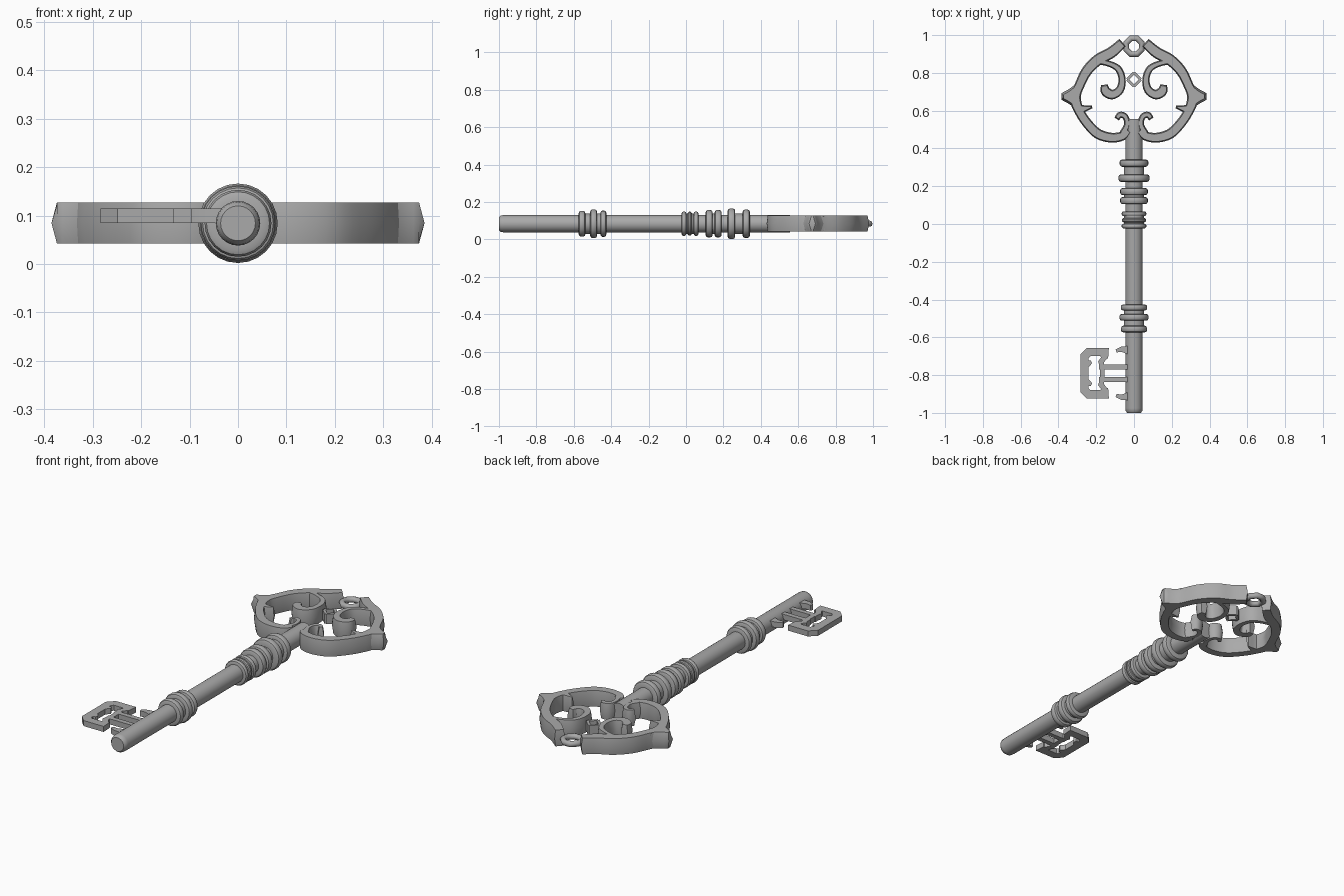
import bpy
import bmesh
import math
from mathutils import Vector

cube = bpy.data.objects.get("Cube")
if cube:
    bpy.data.objects.remove(cube)

AXIS_Z = 0.084
metal = bpy.data.materials.new("grey metal")
metal.use_nodes = True
GREY = (0.4, 0.4, 0.4, 1)
metal.diffuse_color = GREY
metal.node_tree.nodes["Principled BSDF"].inputs["Base Color"].default_value = GREY


def finish(name, bm, angle=35):
    bmesh.ops.recalc_face_normals(bm, faces=bm.faces)
    mesh = bpy.data.meshes.new(name)
    bm.to_mesh(mesh)
    bm.free()
    mesh.materials.append(metal)
    obj = bpy.data.objects.new(name, mesh)
    bpy.context.collection.objects.link(obj)
    bpy.ops.object.select_all(action='DESELECT')
    obj.select_set(True)
    bpy.context.view_layer.objects.active = obj
    bpy.ops.object.shade_smooth_by_angle(angle=math.radians(angle))
    return obj


def lathe(name, profile, sides=24):
    """Revolve (radius, y) points about the key's long axis."""
    bm = bmesh.new()
    loops = []
    for r, y in profile:
        turn = [2 * math.pi * k / sides for k in range(sides)]
        loops.append([bm.verts.new((r * math.cos(a), y, AXIS_Z + r * math.sin(a))) for a in turn])
    for a, b in zip(loops, loops[1:]):
        for k in range(sides):
            j = (k + 1) % sides
            bm.faces.new((a[k], a[j], b[j], b[k]))
    bm.faces.new(loops[0])
    bm.faces.new(loops[-1])
    return finish(name, bm)


def smooth_path(pts, steps=4):
    """Catmull-Rom through (x, y, half width) points."""
    p = [Vector(q) for q in pts]
    p = [2 * p[0] - p[1]] + p + [2 * p[-1] - p[-2]]
    out = []
    for a, b, c, d in zip(p, p[1:], p[2:], p[3:]):
        for s in range(steps):
            t = s / steps
            out.append(0.5 * (2 * b + (c - a) * t + (2 * a - 5 * b + 4 * c - d) * t * t
                              + (3 * b - a - 3 * c + d) * t ** 3))
    return out + [p[-2]]


def ribbon(name, pts, z0, z1, inset=0.0, smooth=True):
    """Flat bar following a path, with optionally ridged side walls."""
    path = smooth_path(pts) if smooth else [Vector(q) for q in pts]
    bm = bmesh.new()
    n = len(path)
    layers = [(z0, inset), (z1, inset)]
    if inset:
        layers.insert(1, ((z0 + z1) / 2, 0))
    rows = []
    for z, cut in layers:
        left, right = [], []
        for i, p in enumerate(path):
            c = p.to_2d()
            before = (c - path[i - 1].to_2d()).normalized() if i else None
            after = (path[i + 1].to_2d() - c).normalized() if i < n - 1 else None
            t = ((before or after) + (after or before)).normalized()
            miter = 1 / max(0.6, t.dot(before or after))
            side = Vector((-t.y, t.x)) * max(p.z - cut, 0.002) * miter
            c += t * cut * ((i == 0) - (i == n - 1))
            left.append(bm.verts.new((*(c + side), z)))
            right.append(bm.verts.new((*(c - side), z)))
        rows.append((left, right))
    for left, right in (rows[0], rows[-1]):
        for i in range(n - 1):
            bm.faces.new((left[i], left[i + 1], right[i + 1], right[i]))
    for low, high in zip(rows, rows[1:]):
        a = low[0] + low[1][::-1]
        b = high[0] + high[1][::-1]
        for i in range(2 * n):
            j = (i + 1) % (2 * n)
            bm.faces.new((a[i], a[j], b[j], b[i]))
    return finish(name, bm)


# Shaft with a softened tip
lathe("shaft", [(0.036, -1), (0.044, -0.99), (0.046, -0.975), (0.046, 0.555)])

# Sleeves under the groups of collars
for i, (y0, y1) in enumerate([(-0.57, -0.43), (-0.02, 0.065), (0.115, 0.185), (0.23, 0.335)]):
    lathe(f"sleeve_{i}", [(0.054, y0), (0.054, y1)])

# Rounded collars: position along the shaft, radius, half width
COLLARS = [(-0.556, 0.069, 0.018), (-0.494, 0.077, 0.018), (-0.442, 0.07, 0.016),
           (-0.011, 0.065, 0.013), (0.02, 0.064, 0.012), (0.054, 0.065, 0.013),
           (0.124, 0.073, 0.019), (0.172, 0.073, 0.019), (0.243, 0.082, 0.02),
           (0.322, 0.076, 0.019)]
for i, (y, r, h) in enumerate(COLLARS):
    lathe(f"collar_{i}", [(0.04, y - h), (r - 0.012, y - h), (r - 0.004, y - h * 0.8),
                          (r, y - h * 0.35), (r, y + h * 0.35), (r - 0.004, y + h * 0.8),
                          (r - 0.012, y + h), (0.04, y + h)])

# Bow: every piece is built for both sides
BOW = {
    "bow_rim": [(0.06, 0.96, 0.026), (0.12, 0.908, 0.03), (0.19, 0.87, 0.03),
                (0.25, 0.81, 0.028), (0.288, 0.735, 0.026), (0.312, 0.67, 0.03),
                (0.288, 0.595, 0.026), (0.245, 0.53, 0.026), (0.19, 0.477, 0.027),
                (0.12, 0.457, 0.026), (0.06, 0.467, 0.024), (0.03, 0.5, 0.02)],
    "upper_scroll": [(0.19, 0.862, 0.016), (0.13, 0.848, 0.016), (0.082, 0.82, 0.018),
                     (0.063, 0.765, 0.019), (0.075, 0.71, 0.022), (0.115, 0.685, 0.025),
                     (0.15, 0.703, 0.026), (0.157, 0.737, 0.018)],
    "lower_scroll": [(0.06, 0.475, 0.02), (0.037, 0.525, 0.016), (0.046, 0.568, 0.016),
                     (0.074, 0.578, 0.016), (0.092, 0.556, 0.014)],
    "rim_point": [(0.3, 0.675, 0.075), (0.34, 0.675, 0.042), (0.385, 0.675, 0.017)],
    "rim_spur": [(0.3, 0.607, 0.028), (0.262, 0.611, 0.018), (0.222, 0.62, 0.008)],
}
for side, sx in (("left", 1), ("right", -1)):
    for part, pts in BOW.items():
        ribbon(f"{side}_{part}", [(sx * x, y, w) for x, y, w in pts], 0.042, 0.127,
               0.013 if part == "rim_point" else 0.006)

# Hanging eyelet at the top of the bow
bm = bmesh.new()
loops = []
for i in range(8):
    a = math.pi / 4 * (i + 0.5)
    loop = []
    for j in range(8):
        b = math.pi / 4 * j
        r = 0.045 + 0.016 * math.cos(b)
        loop.append(bm.verts.new((r * math.cos(a), 0.941 + r * math.sin(a),
                                  AXIS_Z + 0.016 * math.sin(b))))
    loops.append(loop)
for i in range(8):
    a, b = loops[i], loops[(i + 1) % 8]
    for j in range(8):
        k = (j + 1) % 8
        bm.faces.new((a[j], b[j], b[k], a[k]))
finish("eyelet", bm, 50)

# Diamond frame joining the upper scrolls
for i in range(4):
    a, b = math.pi / 2 * i, math.pi / 2 * (i + 1)
    ends = [(0.036 * math.cos(t), 0.765 + 0.036 * math.sin(t), 0.007) for t in (a, b)]
    ribbon(f"diamond_side_{i}", ends, 0.058, 0.11, 0, False)

# Bit: mirrored about its own middle line
MIDDLE = -0.79
BIT = {
    "bit_frame": [(-0.155, 0.078, 0.018), (-0.155, 0.112, 0.022), (-0.24, 0.112, 0.022),
                  (-0.262, 0.09, 0.022), (-0.262, 0, 0.022)],
    "bit_return": [(-0.148, 0.095, 0.014), (-0.175, 0.06, 0.014), (-0.17, 0.035, 0.012)],
    "bit_bar": [(-0.185, 0.034, 0.013), (-0.03, 0.034, 0.013)],
    "bit_link": [(-0.168, 0.04, 0.013), (-0.168, 0, 0.013)],
    "bit_tooth": [(-0.25, 0.05, 0.022), (-0.225, 0.06, 0.008)],
    "bit_hook": [(-0.03, 0.122, 0.022), (-0.065, 0.127, 0.014), (-0.095, 0.118, 0.008)],
}
for end, sy in (("upper", 1), ("lower", -1)):
    for part, pts in BIT.items():
        ribbon(f"{end}_{part}", [(x, MIDDLE + sy * y, w) for x, y, w in pts],
               0.085, 0.114, 0, False)
